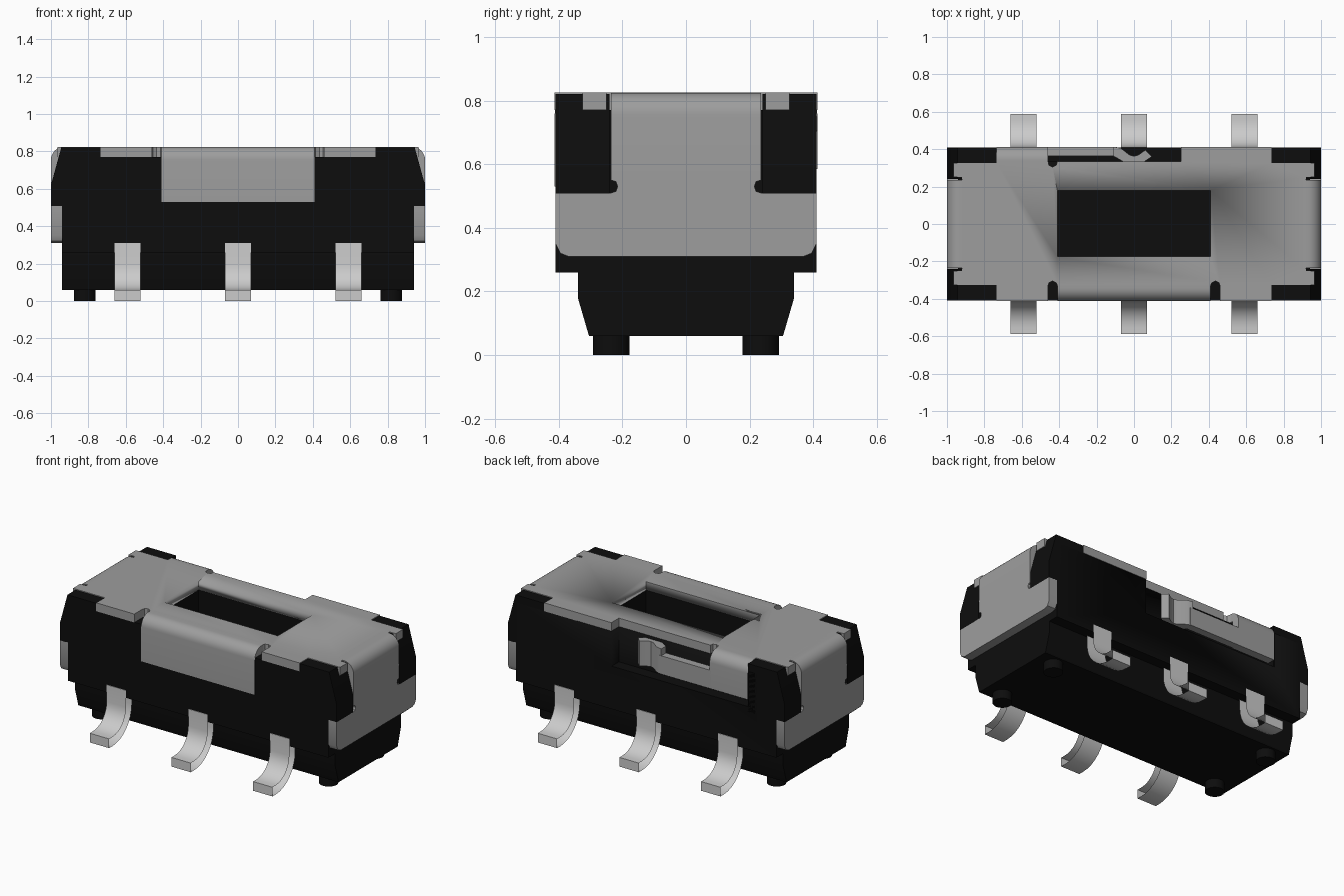
import bpy, bmesh, math

if "Cube" in bpy.data.objects:
    bpy.data.objects.remove(bpy.data.objects["Cube"])

def material(name, v):
    m = bpy.data.materials.new(name)
    m.diffuse_color = (v, v, v, 1)
    m.use_nodes = True
    m.node_tree.nodes["Principled BSDF"].inputs["Base Color"].default_value = m.diffuse_color
    return m

BLACK = material("black plastic", 0.004)
STEEL = material("grey steel", 0.34)
TIN = material("light tin", 0.6)
TOP, UNDER = 0.825, 0.77      # cover plate top and underside


def prism(name, pts, axis, a, b, mat, caps=True):
    """Extrude a 2D outline along an axis from a to b."""
    place = {'x': lambda p, d: (d, p[0], p[1]),
             'y': lambda p, d: (p[0], d, p[1]),
             'z': lambda p, d: (p[0], p[1], d)}[axis]
    bm = bmesh.new()
    lo = [bm.verts.new(place(p, a)) for p in pts]
    hi = [bm.verts.new(place(p, b)) for p in pts]
    n = len(pts)
    for i in range(n):
        j = (i + 1) % n
        bm.faces.new((lo[i], lo[j], hi[j], hi[i]))
    if caps:
        bm.faces.new(lo)
        bm.faces.new(hi)
    bmesh.ops.recalc_face_normals(bm, faces=bm.faces)
    me = bpy.data.meshes.new(name)
    bm.to_mesh(me)
    bm.free()
    ob = bpy.data.objects.new(name, me)
    bpy.context.collection.objects.link(ob)
    me.materials.append(mat)
    select(ob)
    bpy.ops.object.shade_smooth_by_angle(angle=math.radians(28))
    return ob


def select(ob):
    bpy.ops.object.select_all(action='DESELECT')
    ob.select_set(True)
    bpy.context.view_layer.objects.active = ob


def box(name, x, y, z, mat):
    return prism(name, [(x[0], y[0]), (x[1], y[0]), (x[1], y[1]), (x[0], y[1])], 'z', *z, mat)


def cut(ob, x, y, z):
    cutter = box("cutter", x, y, z, BLACK)
    cutter.hide_render = True
    mod = ob.modifiers.new("cut", 'BOOLEAN')
    mod.operation, mod.object, mod.solver = 'DIFFERENCE', cutter, 'EXACT'
    select(ob)
    bpy.ops.object.modifier_apply(modifier=mod.name)
    bpy.data.objects.remove(cutter)


def arc(cx, cy, r, a0, a1, n=8):
    return [(cx + r * math.cos(math.radians(a0 + (a1 - a0) * i / n)),
             cy + r * math.sin(math.radians(a0 + (a1 - a0) * i / n))) for i in range(n + 1)]


def bent_strip(d_in, d_out, z_bot, r=0.07, t=0.055):
    """Outline of sheet metal bent from the top plate down one side."""
    return ([(d_in, TOP)] + arc(d_out - r, TOP - r, r, 90, 0)
            + [(d_out, z_bot), (d_out - t, z_bot), (d_out - t, UNDER), (d_in, UNDER)])


def flip(pts):
    return [(-p, q) for p, q in pts]


# Plastic housing with slider slot and rear recess
half = [(0.305, 0.06), (0.34, 0.18), (0.34, 0.26), (0.41, 0.26), (0.41, UNDER)]
housing = prism("housing", half + flip(half)[::-1], 'x', -0.94, 0.94, BLACK)
SLOT = ((-0.41, 0.41), (-0.175, 0.18))
cut(housing, *SLOT, (0.42, 1))
cut(housing, (-0.74, 0.25), (0.335, 0.6), (0.54, 1))

# Housing corner posts and locating pegs
post = [(0.735, 0.508), (1, 0.508), (1, 0.62), (0.945, 0.82), (0.735, 0.82)]
for sx in (-1, 1):
    for sy in (-1, 1):
        prism("corner_post", [(sx * x, z) for x, z in post], 'y', sy * 0.24, sy * 0.41, BLACK)
        prism("locating_peg", arc(sx * 0.82, sy * 0.235, 0.058, 0, 345, 23), 'z', 0, 0.08, BLACK)

# Steel cover: top plate with relief notches
front = [(0.41, -0.33), (0.415, -0.315), (0.435, -0.305), (0.455, -0.315), (0.46, -0.33),
         (0.46, -0.413), (0.735, -0.413), (0.735, -0.325), (0.965, -0.325), (0.965, -0.25),
         (0.92, -0.25)]
end_back = [(0.92, 0.25), (0.965, 0.25), (0.965, 0.325), (0.735, 0.325)]
back = [(0.735, 0.413), (0.25, 0.413), (0.25, 0.335), (-0.41, 0.335), (-0.415, 0.315),
        (-0.435, 0.305), (-0.455, 0.315), (-0.46, 0.34), (-0.735, 0.34)]
plate = prism("cover_plate", front + end_back + back + flip(end_back)[::-1] + flip(front)[::-1],
              'z', UNDER, TOP, STEEL)
cut(plate, *SLOT, (0.5, 1))

# Cover front flap and rear flap, bent down from the plate
prism("front_flap", flip(bent_strip(0.30, 0.413, 0.53)), 'x', -0.41, 0.41, STEEL)
prism("rear_flap", bent_strip(0.30, 0.413, 0.585), 'x', -0.735, -0.46, STEEL)

# Detent spring arm reaching along the rear recess, with a kinked tip
box("spring_arm", (-0.47, -0.09), (0.363, 0.413), (0.585, 0.705), STEEL)
prism("spring_tip", [(-0.11, 0.413), (-0.07, 0.405), (-0.025, 0.37), (0, 0.362), (0.025, 0.37),
                     (0.06, 0.395), (0.095, 0.36), (0.05, 0.33), (0.02, 0.315), (-0.02, 0.315),
                     (-0.06, 0.335), (-0.11, 0.363)], 'z', 0.585, 0.75, STEEL)

# Cover ends: bent neck and wide lower plate with relief notches
wing = [(0.37, 0.31), (0.395, 0.32), (0.41, 0.35), (0.41, 0.51), (0.235, 0.51), (0.22, 0.515),
        (0.215, 0.53), (0.22, 0.545), (0.235, 0.55)]
for s in (-1, 1):
    neck = [(s * x, z) for x, z in bent_strip(0.88, 1, 0.55)]
    prism("end_neck", neck, 'y', -0.235, 0.235, STEEL)
    prism("end_plate", wing + flip(wing)[::-1], 'x', s * 0.94, s * 1.0, STEEL)

# Solder pins: thin strips curving out to flat feet (open on their narrow sides)
pin = ([(0.413, 0.31)] + arc(0.553, 0.20, 0.14, 180, 270) + [(0.587, 0.06), (0.587, 0)]
       + arc(0.553, 0.20, 0.20, 270, 180) + [(0.353, 0.31)])
for x in (-0.59, 0, 0.59):
    for s in (-1, 1):
        prism("solder_pin", [(s * y, z) for y, z in pin], 'x', x - 0.07, x + 0.07, TIN, caps=False)
